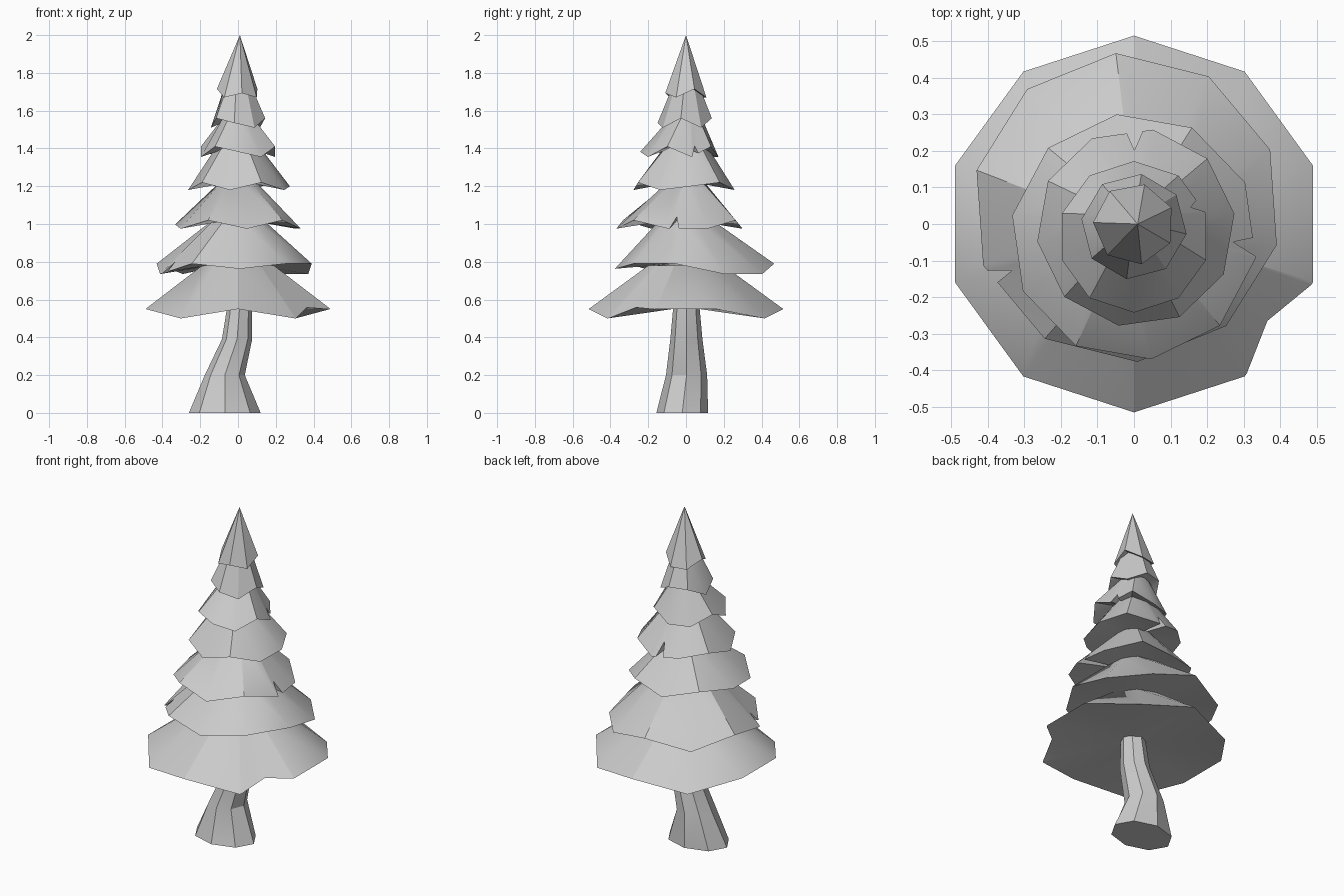
import bpy
import bmesh
from math import cos, sin, radians
from mathutils import Vector

if "Cube" in bpy.data.objects:
    bpy.data.objects.remove(bpy.data.objects["Cube"], do_unlink=True)

# One plain colour for the whole tree
grey = bpy.data.materials.new("light_grey")
grey.use_nodes = True
colour = (0.6, 0.6, 0.6, 1)
grey.diffuse_color = colour
grey.node_tree.nodes["Principled BSDF"].inputs["Base Color"].default_value = colour


def finish(name, bm):
    """Turn a bmesh into a shaded object."""
    bmesh.ops.remove_doubles(bm, verts=bm.verts, dist=0.0005)
    bmesh.ops.recalc_face_normals(bm, faces=bm.faces)
    mesh = bpy.data.meshes.new(name)
    bm.to_mesh(mesh)
    bm.free()
    mesh.materials.append(grey)
    obj = bpy.data.objects.new(name, mesh)
    bpy.context.collection.objects.link(obj)
    bpy.ops.object.select_all(action="DESELECT")
    obj.select_set(True)
    bpy.context.view_layer.objects.active = obj
    bpy.ops.object.shade_smooth_by_angle(angle=radians(32))


def bridge(bm, lower, upper):
    """Join two vertex loops with a band of quads."""
    for i in range(len(lower)):
        j = (i + 1) % len(lower)
        bm.faces.new((lower[i], lower[j], upper[j], upper[i]))


def fan(bm, loop, tip):
    for i in range(len(loop)):
        bm.faces.new((loop[i], loop[(i + 1) % len(loop)], tip))


def tier(name, centre, radius, start, low, high, pattern, top, top_radius, notch=None):
    """Drooping skirt of branches: ragged rim, sloping top, shallow underside.
    pattern gives each rim corner's height: l(ow), m(iddle) or h(igh).
    notch is (edge number, place along edge, half width, depth)."""
    heights = {"l": low, "m": (low + high) / 2, "h": high}
    rim, crown = [], []
    for i, key in enumerate(pattern):
        a = radians(start) - i * radians(360) / len(pattern)
        rim.append(Vector((centre[0] + radius * cos(a), centre[1] + radius * sin(a), heights[key])))
        crown.append(Vector((top_radius * cos(a), top_radius * sin(a), top)))
    if name == "tree_top":
        crown = [Vector((0.01, 0, top)) for _ in crown]

    # Cut a tear into the rim, running up the slope
    if notch:
        k, place, half, depth = notch
        n = len(pattern)
        outer, inner = (rim[k], rim[(k + 1) % n]), (crown[k], crown[(k + 1) % n])
        steps = [(place - half, 0), (place, depth), (place + half, 0)]
        new_crown = [inner[0].lerp(inner[1], t) for t, d in steps]
        new_rim = [outer[0].lerp(outer[1], t).lerp(c, d) for (t, d), c in zip(steps, new_crown)]
        rim[k + 1:k + 1] = new_rim
        crown[k + 1:k + 1] = new_crown

    bm = bmesh.new()
    lower = [bm.verts.new(p) for p in rim]
    upper = [bm.verts.new(p) for p in crown]
    bridge(bm, lower, upper)
    fan(bm, lower, bm.verts.new((centre[0], centre[1], high + 0.01)))
    if name != "tree_top":
        fan(bm, upper, bm.verts.new((0, 0, top + 0.02)))
    finish(name, bm)


# Foliage, from the ground up
tier("lowest_branches", (0, 0), 0.515, 90, 0.50, 0.55, "hlhhlhlhhl", 0.78, 0.20,
     (3, 0.5, 0.47, 0.13))
tier("lower_branches", (-0.02, 0.045), 0.423, 94, 0.735, 0.79, "hllhhmhlhl", 1.02, 0.14,
     (6, 0.85, 0.08, 0.2))
tier("lower_middle_branches", (0, -0.035), 0.338, 98, 0.975, 1.02, "lhllhlhlmh", 1.22, 0.10,
     (2, 0.85, 0.12, 0.25))
tier("middle_branches", (0.005, -0.01), 0.272, 80, 1.18, 1.22, "lhmlhlhlhm", 1.41, 0.115,
     (9, 0.7, 0.13, 0.35))
tier("upper_middle_branches", (0, -0.035), 0.207, 90, 1.355, 1.41, "lhlhlmhlhl", 1.56, 0.085,
     (1, 0.8, 0.15, 0.25))
tier("upper_branches", (0, -0.007), 0.145, 82, 1.51, 1.56, "hlhlmhlh", 1.72, 0.075)
tier("tree_top", (0, 0), 0.112, 75, 1.67, 1.715, "lhlmlhl", 2.0, 0)

# Leaning trunk: height, centre x, centre y, half width, half depth
stations = [
    (0, -0.07, -0.02, 0.19, 0.137),
    (0.2, -0.07, 0.003, 0.106, 0.109),
    (0.39, -0.005, 0.002, 0.08, 0.085),
    (0.6, 0.012, 0.002, 0.063, 0.066),
]
bm = bmesh.new()
rings = []
for z, cx, cy, rx, ry in stations:
    angles = [radians(45 * i) for i in range(8)]
    rings.append([bm.verts.new((cx + rx * cos(a), cy + ry * sin(a), z)) for a in angles])
for lower, upper in zip(rings, rings[1:]):
    bridge(bm, lower, upper)
bm.faces.new(rings[0])
bm.faces.new(rings[-1])
finish("trunk", bm)
